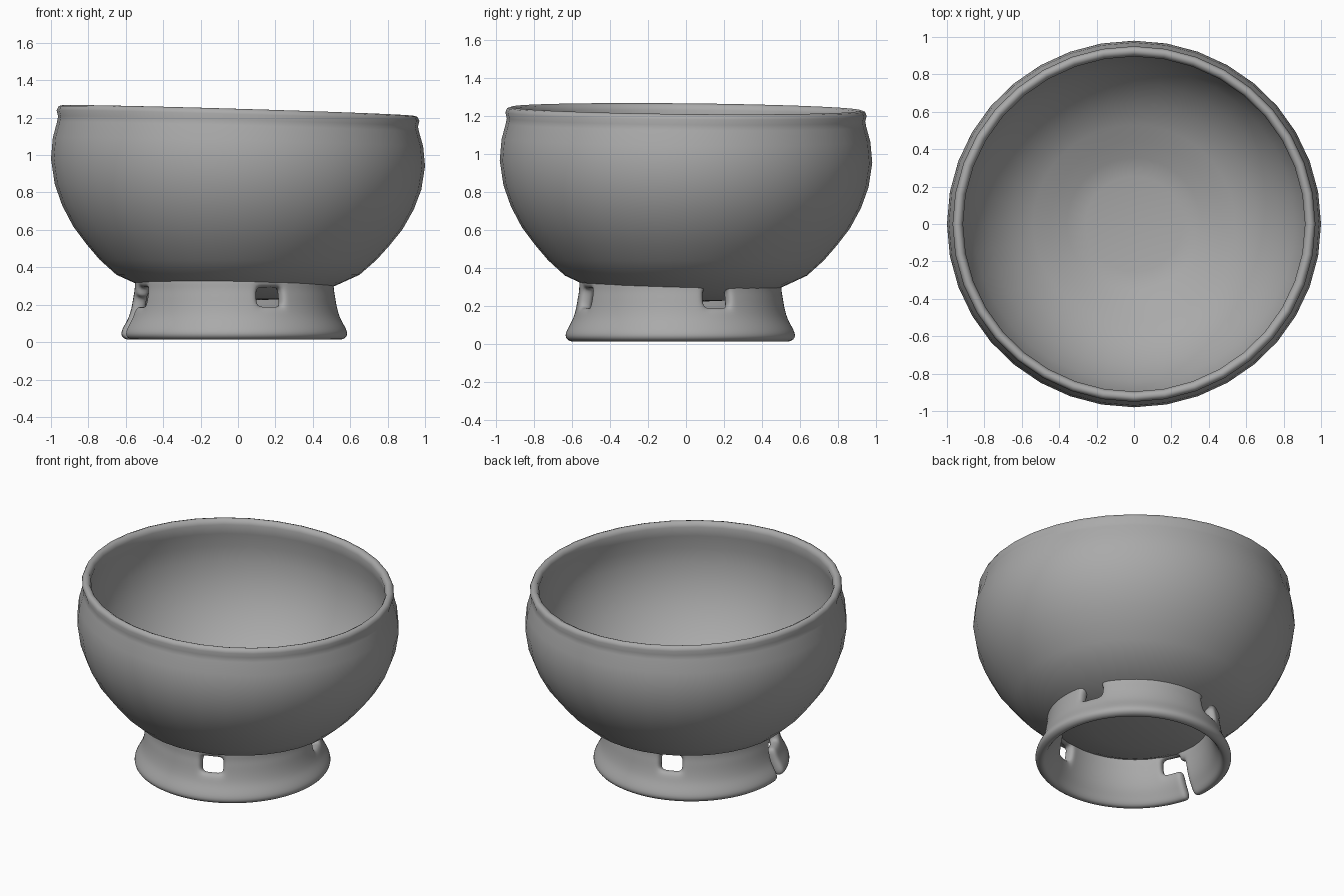
import bpy
import bmesh
from math import radians, cos, sin

cube = bpy.data.objects.get("Cube")
if cube:
    bpy.data.objects.remove(cube, do_unlink=True)

# Plain grey clay
clay = bpy.data.materials.new("grey_clay")
clay.use_nodes = True
clay.diffuse_color = (0.4, 0.4, 0.4, 1)
shader = clay.node_tree.nodes["Principled BSDF"]
shader.inputs["Base Color"].default_value = (0.4, 0.4, 0.4, 1)
shader.inputs["Roughness"].default_value = 0.8


def lathe(name, profile, segments, start=0, skip=lambda cell, row: False):
    """Revolve (radius, height) points about z, leaving out skipped faces."""
    bm = bmesh.new()
    rings = []
    for i in range(segments):
        a = radians(start + 360 * i / segments)
        rings.append([bm.verts.new((r * cos(a), r * sin(a), z)) for r, z in profile])
    for i in range(segments):
        here, there = rings[i], rings[(i + 1) % segments]
        for j in range(len(profile) - 1):
            if not skip(i, j):
                bm.faces.new((here[j], there[j], there[j + 1], here[j + 1]))
    bmesh.ops.remove_doubles(bm, verts=bm.verts, dist=0.0001)
    bmesh.ops.delete(bm, geom=[v for v in bm.verts if not v.link_faces], context="VERTS")
    bmesh.ops.recalc_face_normals(bm, faces=bm.faces)
    mesh = bpy.data.meshes.new(name)
    bm.to_mesh(mesh)
    bm.free()
    mesh.materials.append(clay)
    mesh.shade_smooth()
    obj = bpy.data.objects.new(name, mesh)
    bpy.context.collection.objects.link(obj)
    return obj


# Bowl: underside, outer wall, rounded rim, inner wall, shallow well in the floor
outer = [(0, 0.22), (0.25, 0.23), (0.45, 0.27), (0.54, 0.31), (0.65, 0.36),
         (0.74, 0.44), (0.81, 0.52), (0.88, 0.61), (0.94, 0.72), (0.98, 0.83),
         (1.0, 0.96), (0.99, 1.07), (0.968, 1.15), (0.962, 1.18), (0.97, 1.21)]
rim = [(0.96, 1.232), (0.943, 1.238), (0.925, 1.23), (0.914, 1.205)]
inner = [(0.925, 1.14), (0.94, 1.05), (0.94, 0.95), (0.915, 0.82), (0.86, 0.69),
         (0.77, 0.56), (0.66, 0.46), (0.54, 0.39), (0.45, 0.36), (0.36, 0.31),
         (0.26, 0.29), (0, 0.285)]
bowl = lathe("bowl", outer + rim + inner, 36)

# Lean the rim a little and squash the bowl slightly from front to back
for v in bowl.data.vertices:
    lean = max(0, v.co.z - 0.4) / 0.84
    v.co.z -= lean * (0.03 * v.co.x + 0.01 * v.co.y)
    v.co.y *= 0.98


# Foot ring: four round holes, one of them opened to the base by a slit
def foot_gap(cell, row):
    hole = cell % 18 < 3 and row in (1, 2)
    slit = cell == 35 and row >= 2
    return hole or slit


foot_profile = [(0.5, 0.36), (0.495, 0.29), (0.505, 0.24), (0.512, 0.19),
                (0.53, 0.12), (0.56, 0.07), (0.585, 0.015)]
foot = lathe("foot_ring", foot_profile, 72, 13.5, foot_gap)
foot.location = (-0.02, -0.03, 0)
wall = foot.modifiers.new("wall", "SOLIDIFY")
wall.thickness = 0.07
wall.offset = 0
soft = foot.modifiers.new("soften", "SUBSURF")
soft.levels = soft.render_levels = 2
